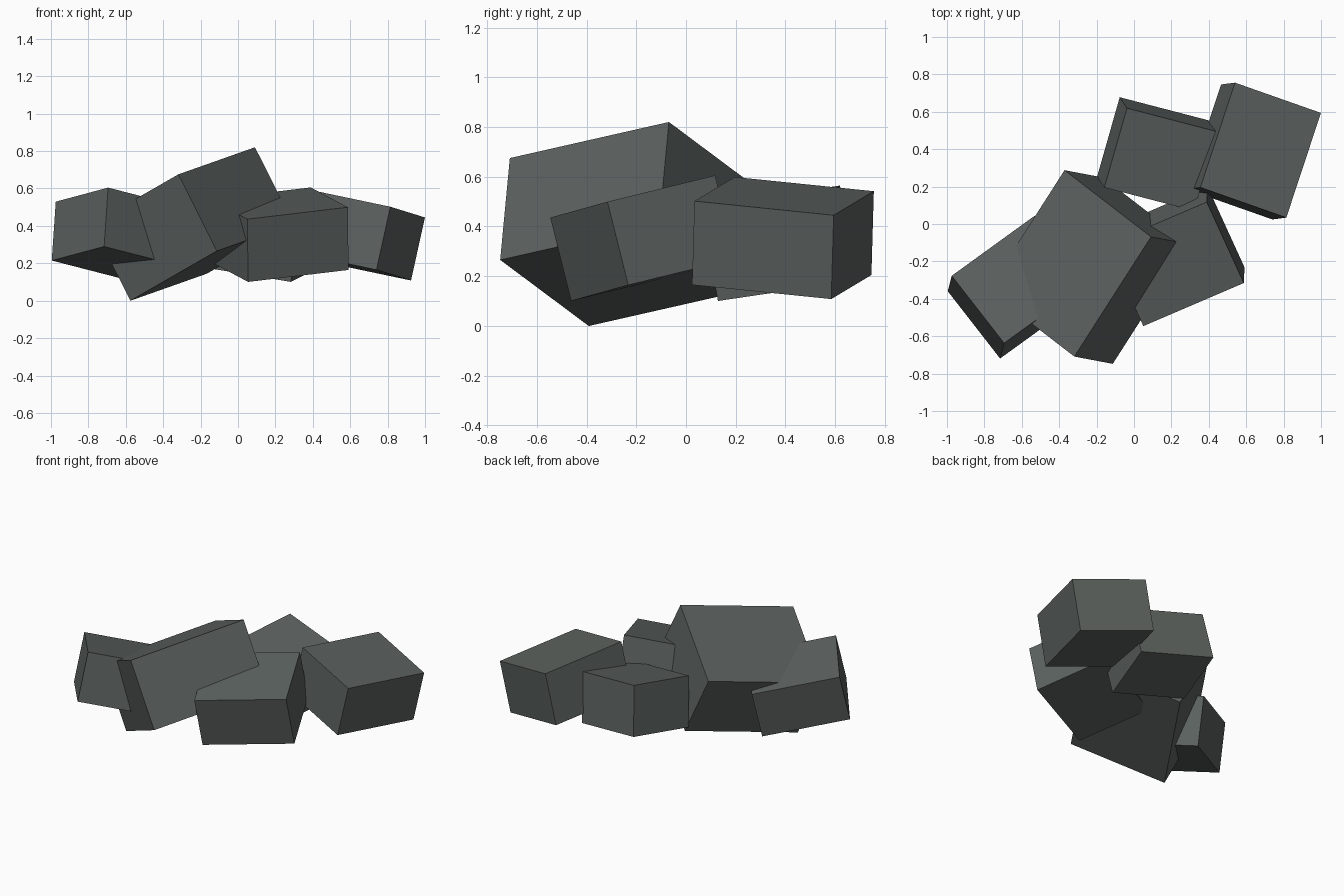
import bpy
from mathutils import Vector, Matrix

if "Cube" in bpy.data.objects:
    bpy.data.objects.remove(bpy.data.objects["Cube"])

# single dark grey-green stone colour
stone = bpy.data.materials.new("dark_stone")
stone.diffuse_color = (0.105, 0.121, 0.114, 1.0)
stone.use_nodes = True
stone.node_tree.nodes["Principled BSDF"].inputs["Base Color"].default_value = stone.diffuse_color


def block(name, corner, u, v, w):
    """Tilted rectangular stone: one top corner and the three edges leaving it."""
    corner, u, v, w = map(Vector, (corner, u, v, w))
    x = u.normalized()
    y = (v - x * v.dot(x)).normalized()
    z = x.cross(y)
    bpy.ops.mesh.primitive_cube_add(size=1)
    ob = bpy.context.object
    ob.name = name
    rot = Matrix((x, y, z)).transposed().to_4x4()
    ob.matrix_world = (Matrix.Translation(corner + (u + v + w) / 2) @ rot
                       @ Matrix.Diagonal((u.length, v.length, w.length, 1)))
    ob.data.materials.append(stone)
    return ob


# large central stone leaning to the left
block("large_center_stone", (0.09, -0.07, 0.82),
      (-0.41, -0.64, -0.145), (-0.46, 0.36, -0.265), (0.205, -0.04, -0.41))

# long stone on the left
block("left_stone", (-0.69, -0.64, 0.605),
      (-0.28, 0.36, -0.075), (0.44, 0.325, -0.115), (-0.027, -0.08, -0.315))

# stone at the front right
block("front_right_stone", (0.053, -0.545, 0.436),
      (0.537, 0.23, 0.064), (-0.205, 0.43, 0.105), (0.005, 0.085, -0.335))

# stone at the back right
block("back_right_stone", (0.815, 0.035, 0.502),
      (0.185, 0.56, -0.057), (-0.46, 0.16, 0.097), (-0.075, -0.01, -0.337))

# stone at the back middle
block("back_middle_stone", (-0.04, 0.62, 0.565),
      (0.48, -0.125, -0.08), (-0.118, -0.425, -0.063), (-0.037, 0.058, -0.322))
